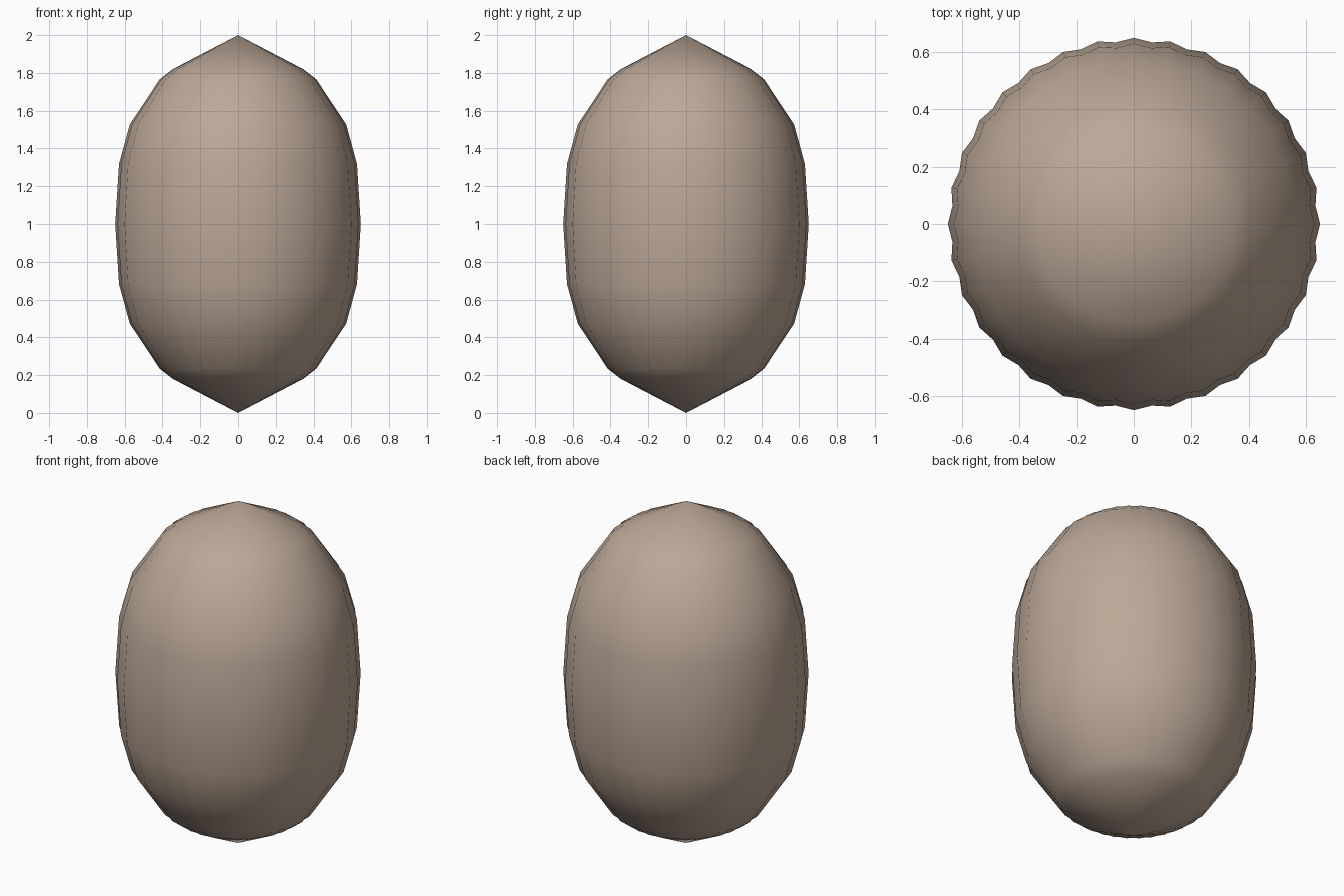
import bpy, bmesh, math

if "Cube" in bpy.data.objects:
    bpy.data.objects.remove(bpy.data.objects["Cube"])

RIDGES = 32
SEG = RIDGES * 2
VALLEY = 0.98          # groove radius relative to the crest

# upper half profile (crest radius, height above the middle), mirrored below
half = [(0.345, 0.82), (0.414, 0.767), (0.573, 0.527), (0.63, 0.318)]
profile = half + [(0.65, 0.0)] + [(r, -h) for r, h in reversed(half)]

bm = bmesh.new()
top = bm.verts.new((0, 0, 2))
bottom = bm.verts.new((0, 0, 0))

# ribbed rings: crests and grooves alternate around the axis
rings = []
for r, h in profile:
    ring = []
    for i in range(SEG):
        a = 2 * math.pi * i / SEG
        k = r * (VALLEY if i % 2 else 1.0)
        ring.append(bm.verts.new((k * math.cos(a), k * math.sin(a), 1 + h)))
    rings.append(ring)

# pointed ends and side skin
for i in range(SEG):
    j = (i + 1) % SEG
    bm.faces.new((top, rings[0][i], rings[0][j]))
    bm.faces.new((bottom, rings[-1][j], rings[-1][i]))
    for upper, lower in zip(rings, rings[1:]):
        bm.faces.new((upper[i], lower[i], lower[j], upper[j]))

bmesh.ops.recalc_face_normals(bm, faces=bm.faces)
for f in bm.faces:
    f.smooth = True
mesh = bpy.data.meshes.new("ribbed_body")
bm.to_mesh(mesh)
bm.free()
body = bpy.data.objects.new("ribbed_body", mesh)
bpy.context.collection.objects.link(body)

# warm tan colour
mat = bpy.data.materials.new("tan")
mat.diffuse_color = (0.5, 0.39, 0.31, 1)
mat.use_nodes = True
mat.node_tree.nodes["Principled BSDF"].inputs["Base Color"].default_value = mat.diffuse_color
mesh.materials.append(mat)
